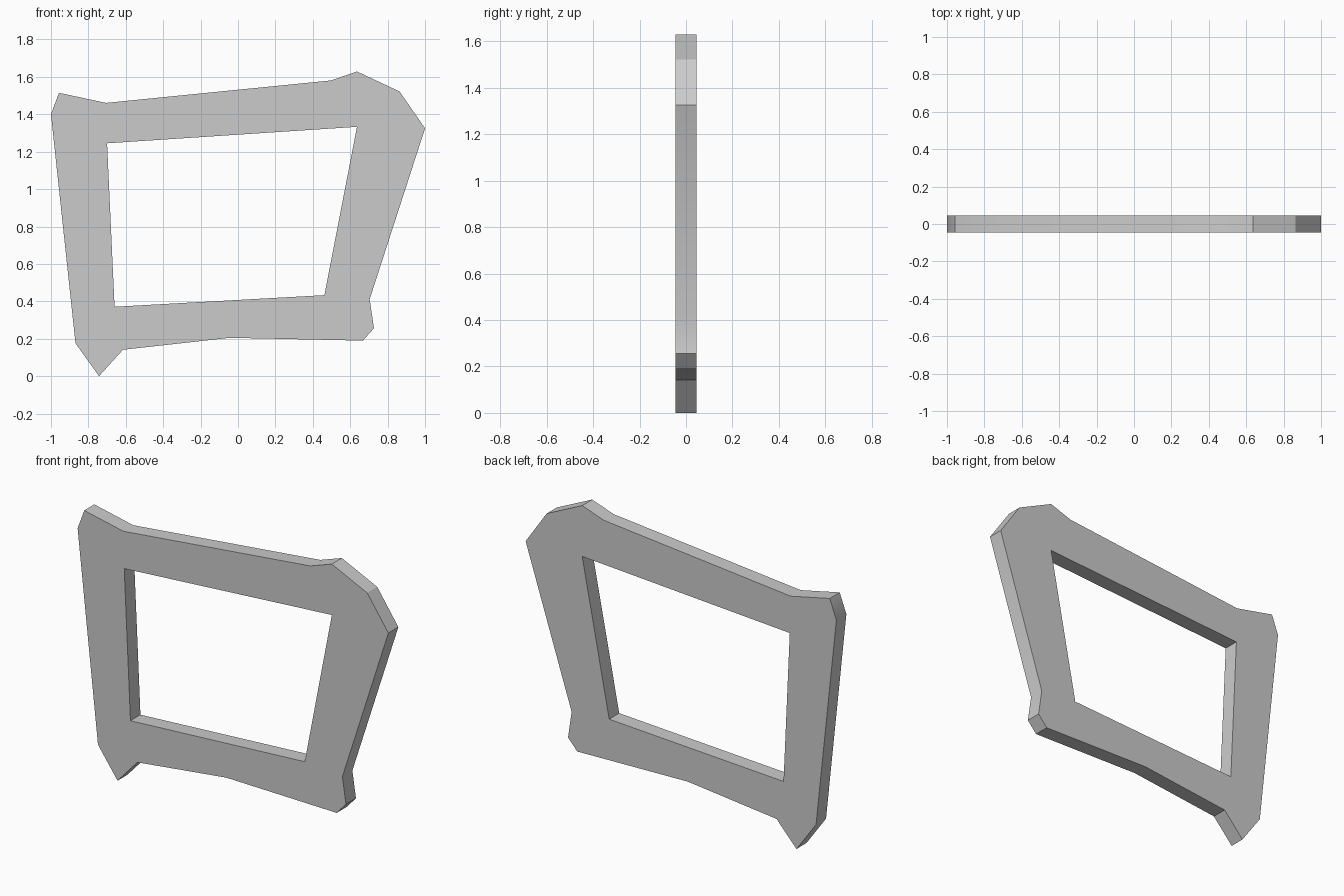
import bpy, bmesh, math

if "Cube" in bpy.data.objects:
    bpy.data.objects.remove(bpy.data.objects["Cube"])

HALF = 0.046  # half the board thickness

# Outlines in the front plane (x, z)
outer = [(-1.0, 1.40), (-0.957, 1.515), (-0.706, 1.461), (0.497, 1.581),
         (0.636, 1.629), (0.864, 1.522), (1.0, 1.325), (0.704, 0.411),
         (0.727, 0.256), (0.668, 0.19), (-0.043, 0.205), (-0.615, 0.141),
         (-0.743, 0.0), (-0.869, 0.176)]
opening = [(-0.70, 1.245), (0.636, 1.333), (0.462, 0.433), (-0.66, 0.371)]

bm = bmesh.new()


def loop_edges(points):
    verts = [bm.verts.new((x, -HALF, z)) for x, z in points]
    return [bm.edges.new((v, verts[i - 1])) for i, v in enumerate(verts)]


# Front face with opening
edges = loop_edges(outer) + loop_edges(opening)
bmesh.ops.triangle_fill(bm, edges=edges, use_beauty=True, use_dissolve=False,
                        normal=(0, -1, 0))

# Thickness
ext = bmesh.ops.extrude_face_region(bm, geom=bm.faces[:], use_keep_orig=True)
back = [g for g in ext["geom"] if isinstance(g, bmesh.types.BMVert)]
bmesh.ops.translate(bm, verts=back, vec=(0, 2 * HALF, 0))
bmesh.ops.recalc_face_normals(bm, faces=bm.faces[:])

mesh = bpy.data.meshes.new("window_frame")
bm.to_mesh(mesh)
bm.free()
frame = bpy.data.objects.new("window_frame", mesh)
bpy.context.collection.objects.link(frame)

# Soft shading on the shallow rim corners only
bpy.context.view_layer.objects.active = frame
frame.select_set(True)
bpy.ops.object.shade_smooth_by_angle(angle=math.radians(30))
